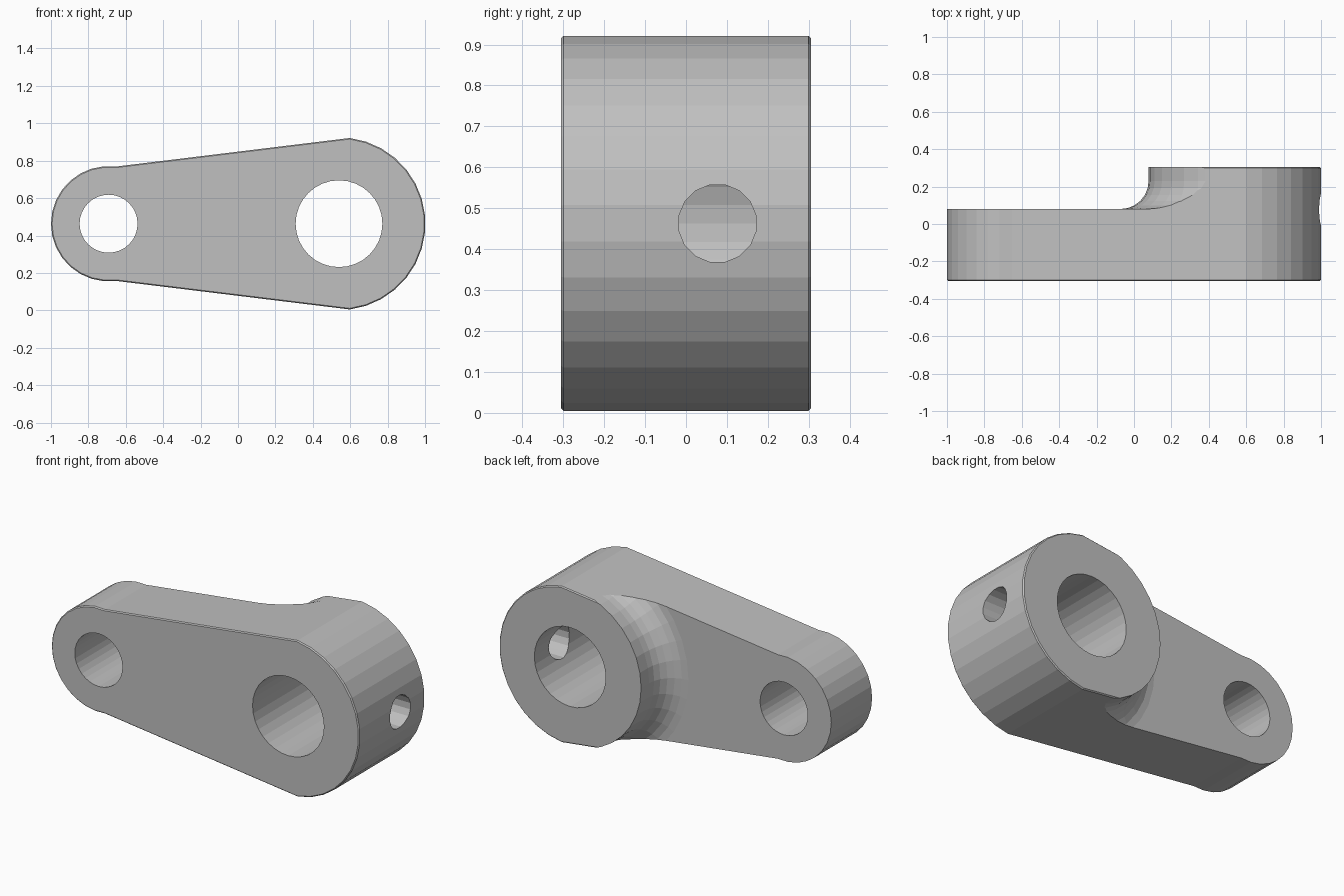
import bpy, bmesh
from math import sin, cos, pi, acos
from mathutils import Vector

cube = bpy.data.objects.get("Cube")
if cube:
    bpy.data.objects.remove(cube)

AXIS_Z = 0.463                              # height of both bores
BIG_X, BIG_R, BIG_BORE = 0.54, 0.462, 0.232
SMALL_X, SMALL_R, SMALL_BORE = -0.692, 0.308, 0.155
FRONT, ARM_BACK, BOSS_BACK = -0.305, 0.08, 0.305
FILLET = 0.15
TANGENT = acos((BIG_R - SMALL_R) / (BIG_X - SMALL_X))

steel = bpy.data.materials.new("grey_steel")
steel.use_nodes = True
GREY = (0.53, 0.53, 0.53, 1)
steel.diffuse_color = GREY
steel.node_tree.nodes["Principled BSDF"].inputs["Base Color"].default_value = GREY


def loft(name, rings):
    """Closed solid skinned through equal rings of points, capped at both ends."""
    bm = bmesh.new()
    loops = [[bm.verts.new(p) for p in ring] for ring in rings]
    for a, b in zip(loops, loops[1:]):
        for i in range(len(a)):
            j = (i + 1) % len(a)
            bm.faces.new((a[i], a[j], b[j], b[i]))
    bm.faces.new(loops[0])
    bm.faces.new(loops[-1])
    bmesh.ops.recalc_face_normals(bm, faces=bm.faces)
    mesh = bpy.data.meshes.new(name)
    bm.to_mesh(mesh)
    bm.free()
    mesh.materials.append(steel)
    obj = bpy.data.objects.new(name, mesh)
    bpy.context.collection.objects.link(obj)
    return obj


def arc(cx, r, start, end, steps):
    return [(cx + r * cos(start + (end - start) * i / steps),
             AXIS_Z + r * sin(start + (end - start) * i / steps)) for i in range(steps + 1)]


def bore(name, x, r, sides=32):
    circle = arc(x, r, 0, 2 * pi, sides)[:-1]
    return loft(name, [[(px, y, pz) for px, pz in circle] for y in (-0.6, 0.6)])


# Lever body: two round ends joined by tangent sides, with a fine edge chamfer
outline = (arc(BIG_X, BIG_R, -TANGENT, TANGENT, 15)
           + arc(SMALL_X, SMALL_R, TANGENT, 2 * pi - TANGENT, 16))
center = Vector((BIG_X, AXIS_Z))


def inset(p, amount):
    return [(x - amount * (x - cx) / r, z - amount * (z - AXIS_Z) / r)
            for i, (x, z) in enumerate(p)
            for cx, r in [(BIG_X, BIG_R) if i < 16 else (SMALL_X, SMALL_R)]]


body = loft("lever_arm", [[(x, y, z) for x, z in inset(outline, c)] for y, c in
            ((FRONT, 0.006), (FRONT + 0.006, 0), (BOSS_BACK - 0.006, 0), (BOSS_BACK, 0.006))])

# Relief behind the arm, leaving the boss with a concave fillet at its foot
profile = [(BIG_R + FILLET * (1 - cos(t)), ARM_BACK + FILLET * (1 - sin(t)))
           for t in [pi / 2 * i / 6 for i in range(7)]]
profile += [(BIG_R + FILLET, ARM_BACK), (2, ARM_BACK), (2, 0.5), (BIG_R, 0.5)]
profile.pop(6)
STEPS = 18
angles = [TANGENT + (2 * pi - 2 * TANGENT) * i / STEPS for i in range(STEPS + 1)]
relief = loft("relief_cutter", [[(BIG_X + r * cos(a), y, AXIS_Z + r * sin(a))
                                 for r, y in profile] for a in angles])

# Bores and the cross hole through the outer wall of the boss
sides = [(i + 0.5) * pi / 8 for i in range(16)]
cross_hole = loft("cross_hole_cutter", [[(x, 0.077 + 0.096 * cos(a), AXIS_Z + 0.096 * sin(a))
                                         for a in sides] for x in (BIG_X, 1.3)])
cutters = [relief, bore("large_bore_cutter", BIG_X, BIG_BORE),
           bore("small_bore_cutter", SMALL_X, SMALL_BORE), cross_hole]

for cutter in cutters:
    cutter.hide_render = True
    mod = body.modifiers.new(cutter.name, 'BOOLEAN')
    mod.operation = 'DIFFERENCE'
    mod.solver = 'EXACT'
    mod.object = cutter

# Bake the cuts and drop the cutters
bpy.context.view_layer.update()
result = bpy.data.meshes.new_from_object(body.evaluated_get(bpy.context.evaluated_depsgraph_get()))
body.modifiers.clear()
body.data = result
for cutter in cutters:
    bpy.data.objects.remove(cutter)
